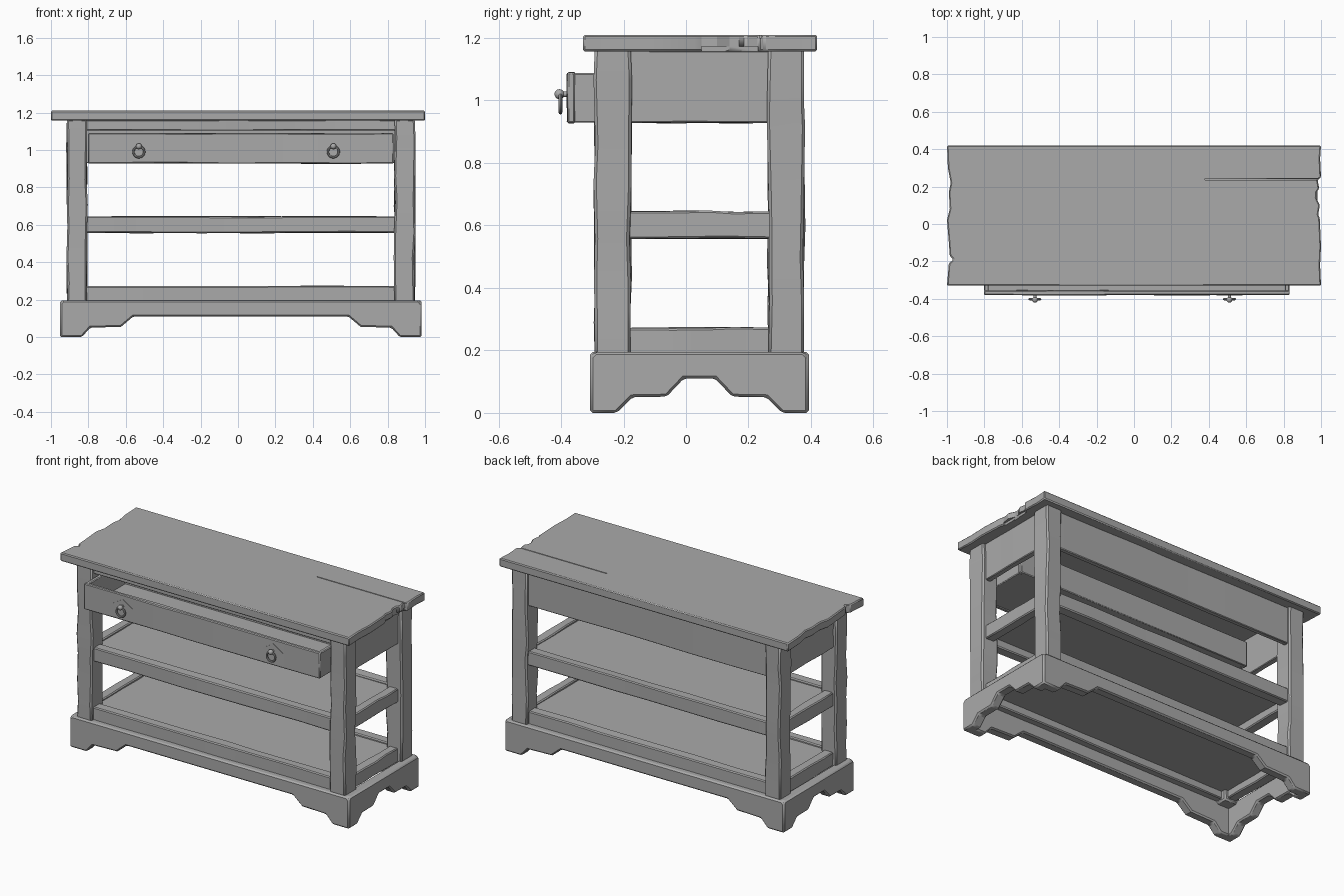
import bpy, bmesh, math, random
from mathutils import Vector

random.seed(4)
if "Cube" in bpy.data.objects:
    bpy.data.objects.remove(bpy.data.objects["Cube"], do_unlink=True)

CX, CY = 0.015, 0.043   # centre of the frame under the top


def material(name, rgb):
    m = bpy.data.materials.new(name)
    m.use_nodes = True
    m.diffuse_color = (*rgb, 1)
    m.node_tree.nodes["Principled BSDF"].inputs["Base Color"].default_value = (*rgb, 1)
    return m


GREY = material("plain_grey", (0.4, 0.4, 0.4))


def finish(name, bm, bevel=0.0):
    bmesh.ops.recalc_face_normals(bm, faces=bm.faces)
    me = bpy.data.meshes.new(name)
    bm.to_mesh(me)
    bm.free()
    me.materials.append(GREY)
    ob = bpy.data.objects.new(name, me)
    bpy.context.collection.objects.link(ob)
    bpy.ops.object.select_all(action='DESELECT')
    bpy.context.view_layer.objects.active = ob
    ob.select_set(True)
    bpy.ops.object.shade_smooth_by_angle(angle=math.radians(25))
    if bevel:
        b = ob.modifiers.new("worn_edges", 'BEVEL')
        b.width, b.segments, b.limit_method = bevel, 1, 'ANGLE'
        b.angle_limit = math.radians(40)
    return ob


def board(name, x, y, z, bevel=0.005, wear=0.0, cuts=5):
    """Box from ranges; wear cuts it along its length and roughens it."""
    bm = bmesh.new()
    bmesh.ops.create_cube(bm, size=1)
    lo = Vector((x[0], y[0], z[0]))
    size = Vector((x[1], y[1], z[1])) - lo
    for v in bm.verts:
        v.co = Vector(lo[i] + (v.co[i] + 0.5) * size[i] for i in range(3))
    if wear:
        axis = max(range(3), key=lambda i: size[i])
        for k in range(1, cuts + 1):
            co = lo.copy()
            co[axis] += size[axis] * (k + random.uniform(-0.3, 0.3)) / (cuts + 1)
            no = Vector((0, 0, 0))
            no[axis] = 1
            bmesh.ops.bisect_plane(bm, geom=bm.verts[:] + bm.edges[:] + bm.faces[:],
                                   plane_co=co, plane_no=no)
        for v in bm.verts:
            if lo[axis] + 0.001 < v.co[axis] < lo[axis] + size[axis] - 0.001:
                for i in range(3):
                    if i != axis:
                        v.co[i] += random.uniform(-wear, wear)
    return finish(name, bm, bevel)


def extrude(name, points, direction, bevel):
    bm = bmesh.new()
    face = bm.faces.new([bm.verts.new(p) for p in points])
    out = bmesh.ops.extrude_face_region(bm, geom=[face])
    bmesh.ops.translate(bm, vec=direction,
                        verts=[g for g in out["geom"] if isinstance(g, bmesh.types.BMVert)])
    return finish(name, bm, bevel)


# Tabletop with ragged ends
right_end = [(1.0, -0.33), (0.995, -0.22), (1.0, -0.12), (0.993, 0.03), (0.985, 0.05),
             (0.993, 0.1), (0.975, 0.14), (0.977, 0.17), (0.99, 0.19), (0.982, 0.235),
             (1.0, 0.25), (0.995, 0.35), (1.0, 0.42)]
left_end = [(-1.0, 0.42), (-0.995, 0.3), (-0.98, 0.22), (-0.99, 0.17), (-0.985, 0.08),
            (-1.0, 0.02), (-0.99, -0.1), (-0.985, -0.17), (-0.965, -0.19),
            (-0.99, -0.21), (-1.0, -0.33)]
top = extrude("tabletop", [(x, y, 1.157) for x, y in right_end + left_end], (0, 0, 0.053), 0.006)

# Shallow crack in the tabletop, and a broken lower edge at one end
cutters = [board("crack_cutter", (0.38, 1.1), (0.236, 0.242), (1.2, 1.3), 0),
           board("chip_cutter", (0.975, 1.1), (0.05, 0.23), (1.1, 1.172), 0)]
for cutter in cutters:
    cut = top.modifiers.new("cut", 'BOOLEAN')
    cut.object, cut.operation, cut.solver = cutter, 'DIFFERENCE', 'EXACT'
    cutter.hide_render = True
    cutter.hide_set(True)

# Corner posts
for sx, side in ((-1, "right"), (1, "left")):
    for sy, end in ((-1, "front"), (1, "back")):
        xs = sorted((CX + sx * 0.822, CX + sx * 0.93))
        ys = sorted((CY + sy * 0.22, CY + sy * 0.335))
        board(f"{end}_{side}_post", xs, ys, (0.17, 1.165), 0.009, 0.005, 6)


# Scalloped base skirt on four sides
def skirt(half, steps):
    pts = [(-u, z) for u, z in reversed(steps)]
    pts = [(-half, 0.18), (-half + 0.015, 0.195)][::-1] + [(-half, 0)] + pts[::-1]
    return pts + [(-u, z) for u, z in reversed(pts)]


front_shape = skirt(0.965, [(0.85, 0), (0.805, 0.05), (0.64, 0.055), (0.575, 0.11)])
side_shape = skirt(0.348, [(0.265, 0), (0.215, 0.05), (0.105, 0.052), (0.05, 0.11)])
for s, end in ((-1, "front"), (1, "back")):
    extrude(f"{end}_skirt", [(CX + u, CY + s * 0.35, z) for u, z in front_shape],
            (0, -s * 0.06, 0), 0.008)
for s, side in ((-1, "right"), (1, "left")):
    extrude(f"{side}_skirt", [(CX + s * 0.967, CY + u, z) for u, z in side_shape],
            (-s * 0.06, 0, 0), 0.008)

# Two shelves, each a panel inside four rails
for name, bottom, height in (("lower", 0.185, 0.272), ("middle", 0.557, 0.645)):
    for s, end in ((-1, "front"), (1, "back")):
        ys = sorted((CY + s * 0.25, CY + s * 0.315))
        board(f"{name}_{end}_rail", (CX - 0.85, CX + 0.85), ys, (bottom, height), 0.006, 0.003)
    for s, side in ((-1, "right"), (1, "left")):
        xs = sorted((CX + s * 0.845, CX + s * 0.905))
        board(f"{name}_{side}_rail", xs, (CY - 0.25, CY + 0.25), (bottom, height), 0.006, 0.003, 3)
    board(f"{name}_shelf", (CX - 0.86, CX + 0.86), (CY - 0.27, CY + 0.27),
          (height - 0.04, height - 0.012), 0)

# Upper aprons and the thin rail over the drawer
board("back_apron", (CX - 0.85, CX + 0.85), (CY + 0.285, CY + 0.315), (0.93, 1.16), 0.004, 0.002)
for s, side in ((-1, "right"), (1, "left")):
    xs = sorted((CX + s * 0.875, CX + s * 0.91))
    board(f"{side}_apron", xs, (CY - 0.25, CY + 0.25), (0.928, 1.16), 0.004, 0.002, 3)
board("drawer_top_rail", (CX - 0.85, CX + 0.85), (-0.27, -0.21), (1.105, 1.16), 0.004, 0.002)

# Open drawer, pulled out a little
DX, DY0, DY1 = 0.817, -0.38, 0.02
board("drawer_front", (CX - DX, CX + DX), (DY0, DY0 + 0.025), (0.928, 1.09), 0.005, 0.002)
board("drawer_back", (CX - DX, CX + DX), (DY1 - 0.025, DY1), (0.928, 1.085), 0.004)
board("drawer_floor", (CX - DX + 0.01, CX + DX - 0.01), (DY0 + 0.01, DY1 - 0.01), (0.931, 0.95), 0)
for s, side in ((-1, "right"), (1, "left")):
    xs = sorted((CX + s * (DX - 0.025), CX + s * (DX - 0.001)))
    board(f"drawer_{side}_side", xs, (DY0 + 0.02, DY1 - 0.02), (0.929, 1.087), 0.004)

# Ring pulls: pointed plate, knob and hanging ring
for x, side in ((-0.53, "right"), (0.51, "left")):
    plate = [(-0.07, 1.02), (0, 0.975), (0.07, 1.02), (0, 1.063)]
    extrude(f"{side}_pull_plate", [(x + u, DY0 + 0.003, z) for u, z in plate], (0, -0.006, 0), 0)
    bpy.ops.mesh.primitive_uv_sphere_add(segments=12, ring_count=8, radius=0.016,
                                         location=(x, -0.405, 1.02))
    bpy.context.object.name = f"{side}_pull_knob"
    knob = bpy.context.object
    bpy.ops.mesh.primitive_cylinder_add(vertices=10, radius=0.009, depth=0.04,
                                        location=(x, -0.393, 1.02), rotation=(math.pi / 2, 0, 0))
    bpy.context.object.name = f"{side}_pull_stem"
    stem = bpy.context.object
    bpy.ops.mesh.primitive_torus_add(major_segments=20, minor_segments=8, major_radius=0.029,
                                     minor_radius=0.006, location=(x, -0.402, 0.99),
                                     rotation=(math.pi / 2, 0, 0))
    bpy.context.object.name = f"{side}_pull_ring"
    for ob in (knob, stem, bpy.context.object):
        ob.data.materials.append(GREY)
        ob.select_set(True)
        bpy.context.view_layer.objects.active = ob
        bpy.ops.object.shade_smooth_by_angle(angle=math.radians(40))
